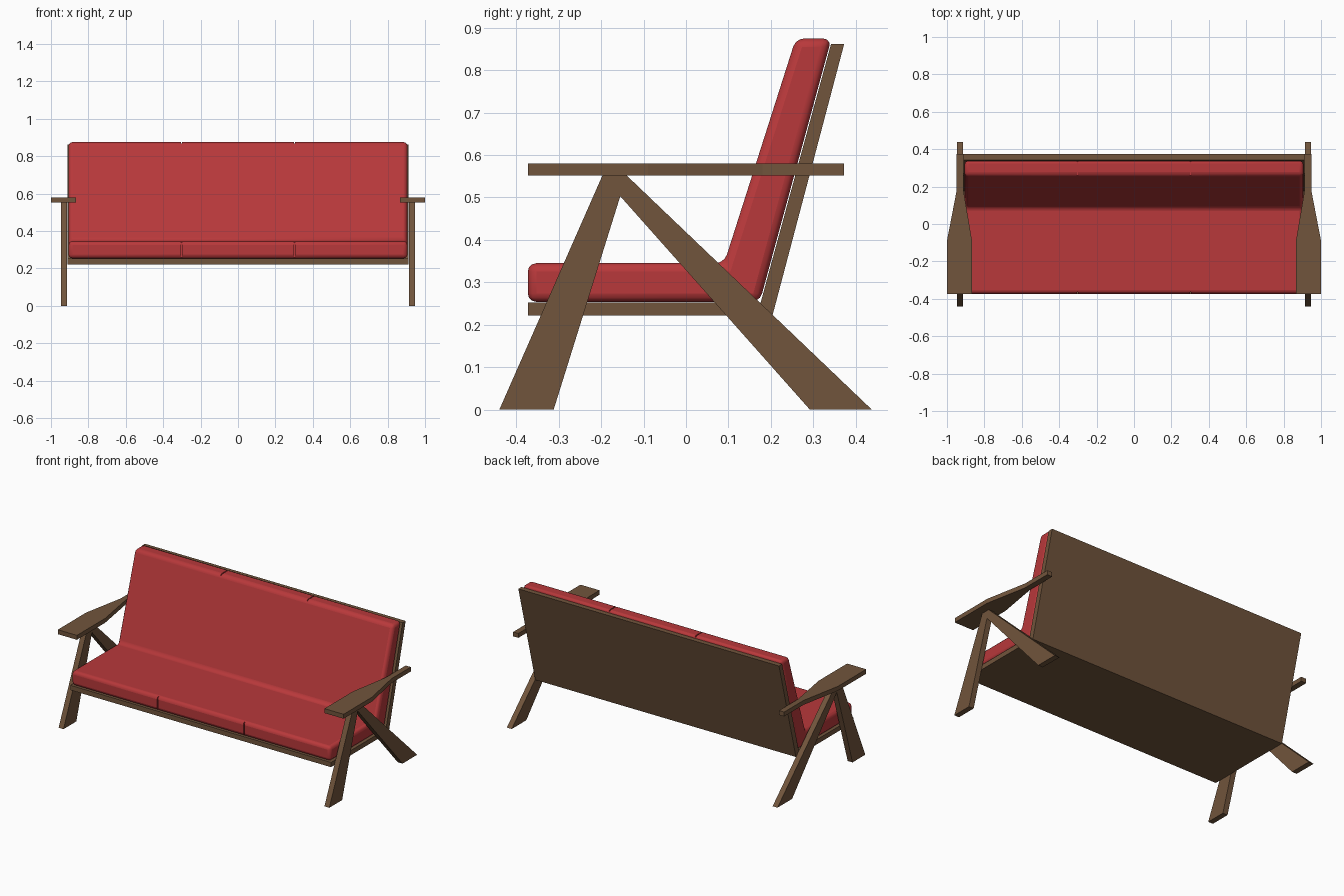
import bpy, bmesh
from mathutils import Vector

if "Cube" in bpy.data.objects:
    bpy.data.objects.remove(bpy.data.objects["Cube"])


def material(name, rgb):
    m = bpy.data.materials.new(name)
    m.diffuse_color = (*rgb, 1)
    m.use_nodes = True
    m.node_tree.nodes["Principled BSDF"].inputs["Base Color"].default_value = m.diffuse_color
    return m


wood = material("brown wood", (0.165, 0.09, 0.045))
red = material("red fabric", (0.48, 0.04, 0.043))


def prism(name, profile, lo, hi, axis, mat):
    """Extrude a flat profile from lo to hi: along x (profile is y,z) or z (profile is x,y)."""
    def point(p, t):
        return (t, p[0], p[1]) if axis == "x" else (p[0], p[1], t)
    bm = bmesh.new()
    face = bm.faces.new([bm.verts.new(point(p, lo)) for p in profile])
    ext = bmesh.ops.extrude_face_region(bm, geom=[face])
    step = Vector(point((0, 0), hi - lo))
    bmesh.ops.translate(bm, vec=step,
                        verts=[g for g in ext["geom"] if isinstance(g, bmesh.types.BMVert)])
    bmesh.ops.recalc_face_normals(bm, faces=bm.faces)
    mesh = bpy.data.meshes.new(name)
    bm.to_mesh(mesh)
    bm.free()
    mesh.materials.append(mat)
    ob = bpy.data.objects.new(name, mesh)
    bpy.context.collection.objects.link(ob)
    return ob


# Seat board and leaning back panel
prism("seat_and_back_frame",
      [(-0.373, 0.222), (0.204, 0.222), (0.373, 0.862), (0.342, 0.862),
       (0.176, 0.252), (-0.373, 0.252)], -0.912, 0.912, "x", wood)

# Upholstery: one L-shaped cushion with rounded edges
cushion = prism("cushion",
                [(-0.373, 0.254), (0.174, 0.254), (0.343, 0.875), (0.259, 0.875),
                 (0.09, 0.345), (-0.373, 0.345)], -0.906, 0.906, "x", red)
bevel = cushion.modifiers.new("rounding", "BEVEL")
bevel.width = 0.02
bevel.segments = 3
bevel.limit_method = "ANGLE"

# Seam grooves on the front and top edges divide the cushion in three
for x in (-0.302, 0.302):
    for part, profile in (
            ("front", [(-0.4, 0.23), (-0.364, 0.23), (-0.364, 0.37), (-0.4, 0.37)]),
            ("top", [(0.2, 0.867), (0.4, 0.867), (0.4, 0.9), (0.2, 0.9)])):
        cutter = prism(part + "_seam_cutter", profile, x - 0.003, x + 0.003, "x", red)
        cutter.hide_render = True
        cutter.hide_set(True)
        cut = cushion.modifiers.new(part + " seam", "BOOLEAN")
        cut.operation = "DIFFERENCE"
        cut.solver = "EXACT"
        cut.object = cutter

bpy.context.view_layer.objects.active = cushion
cushion.select_set(True)
bpy.ops.object.shade_smooth_by_angle(angle=0.6)

# Splayed leg frames and tapered armrests, both sides
legs = [(-0.44, 0), (-0.312, 0), (-0.155, 0.503), (0.292, 0), (0.438, 0),
        (-0.14, 0.552), (-0.197, 0.552)]
arm = [(0.866, -0.373), (1.0, -0.373), (1.0, -0.09), (0.948, 0.18),
       (0.948, 0.373), (0.912, 0.373), (0.912, 0.18), (0.866, -0.09)]
for side, s in (("left", -1), ("right", 1)):
    prism(side + "_legs", legs, s * 0.913, s * 0.947, "x", wood)
    prism(side + "_armrest", [(s * x, y) for x, y in arm], 0.552, 0.58, "z", wood)
